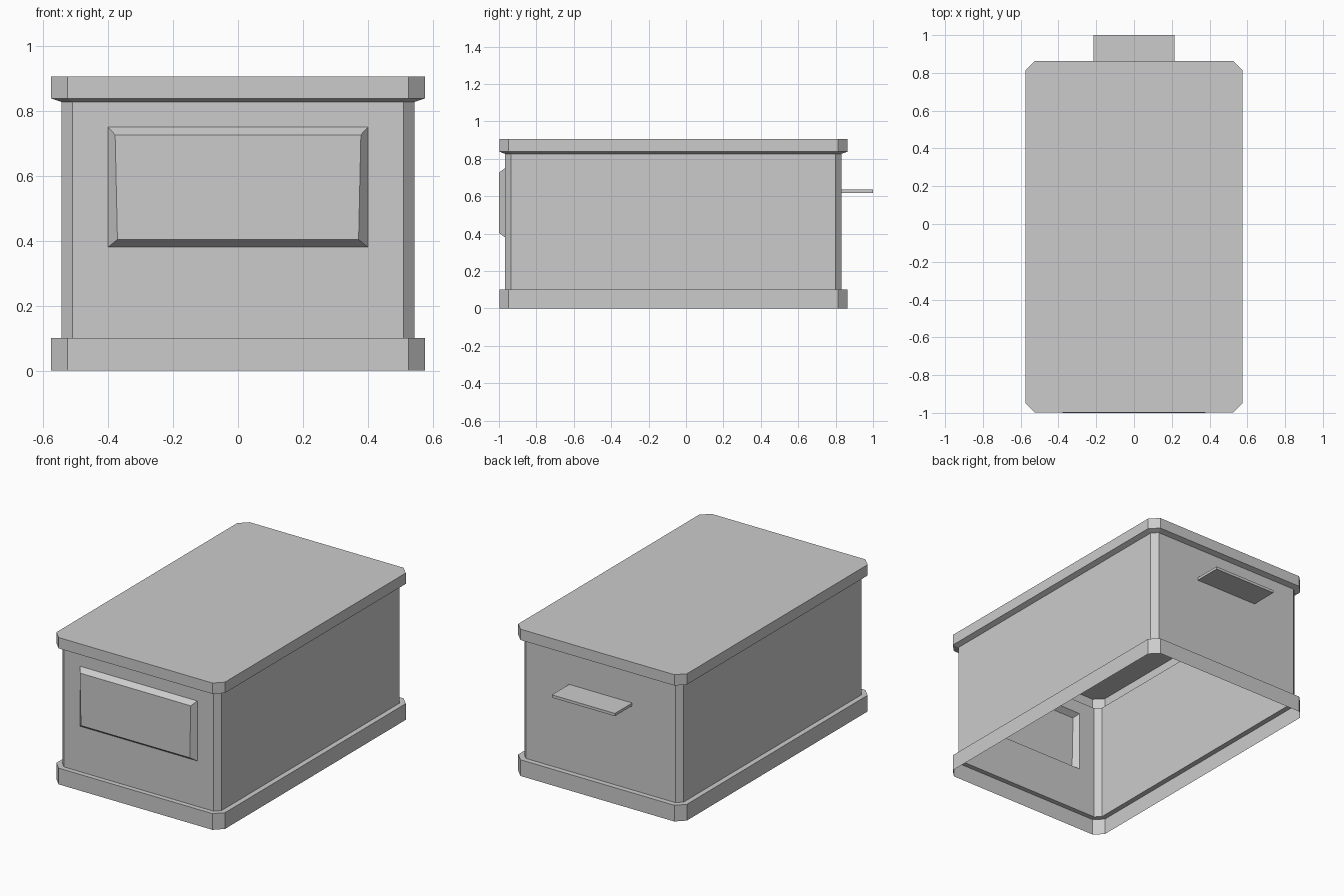
import bpy
import bmesh

cube = bpy.data.objects.get("Cube")
if cube:
    bpy.data.objects.remove(cube, do_unlink=True)

grey = bpy.data.materials.new("plain_grey")
grey.use_nodes = True
grey.diffuse_color = (0.6, 0.6, 0.6, 1)
grey.node_tree.nodes["Principled BSDF"].inputs["Base Color"].default_value = grey.diffuse_color


def finish(bm, name):
    mesh = bpy.data.meshes.new(name)
    bm.to_mesh(mesh)
    bm.free()
    mesh.materials.append(grey)
    obj = bpy.data.objects.new(name, mesh)
    bpy.context.collection.objects.link(obj)
    return obj


def ring(bm, points):
    return [bm.verts.new(p) for p in points]


def bridge(bm, low, high, skip=()):
    n = len(low)
    for i in range(n):
        if i not in skip:
            j = (i + 1) % n
            bm.faces.new((low[i], low[j], high[j], high[i]))


def outline(x, front, back, cut, z):
    """Rectangle with clipped corners; its first edge is the front."""
    return [(cut - x, front, z), (x - cut, front, z),
            (x, front + cut, z), (x, back - cut, z),
            (x - cut, back, z), (cut - x, back, z),
            (-x, back - cut, z), (-x, front + cut, z)]


RIM = (0.575, -0.998, 0.863, 0.05)
WALL = (0.543, -0.968, 0.831, 0.033)

# Box: thin shell open underneath, with skirt, walls and overhanging lid
bm = bmesh.new()
levels = [(RIM, 0), (RIM, 0.1), (WALL, 0.1), (WALL, 0.827), (RIM, 0.838), (RIM, 0.905)]
rings = [ring(bm, outline(*shape, z)) for shape, z in levels]
for k in range(len(rings) - 1):
    bridge(bm, rings[k], rings[k + 1], skip=(0,) if k == 2 else ())
bm.faces.new(rings[-1])

# Front wall with a raised, bevelled panel that is hollow behind
low, high = rings[2], rings[3]
wall = [low[0], low[1], high[1], high[0]]
base = ring(bm, [(-0.4, -0.968, 0.38), (0.4, -0.968, 0.38),
                 (0.4, -0.968, 0.75), (-0.4, -0.968, 0.75)])
face = ring(bm, [(-0.371, -1, 0.404), (0.371, -1, 0.404),
                 (0.378, -1, 0.726), (-0.378, -1, 0.726)])
bridge(bm, wall, base)
bridge(bm, base, face)
bm.faces.new(face)
finish(bm, "box_shell")

# Thin shelf sticking out of the back wall
bm = bmesh.new()
bmesh.ops.create_cube(bm, size=1)
bmesh.ops.scale(bm, vec=(0.43, 0.17, 0.017), verts=bm.verts)
bmesh.ops.translate(bm, vec=(0, 0.915, 0.627), verts=bm.verts)
finish(bm, "back_shelf")
